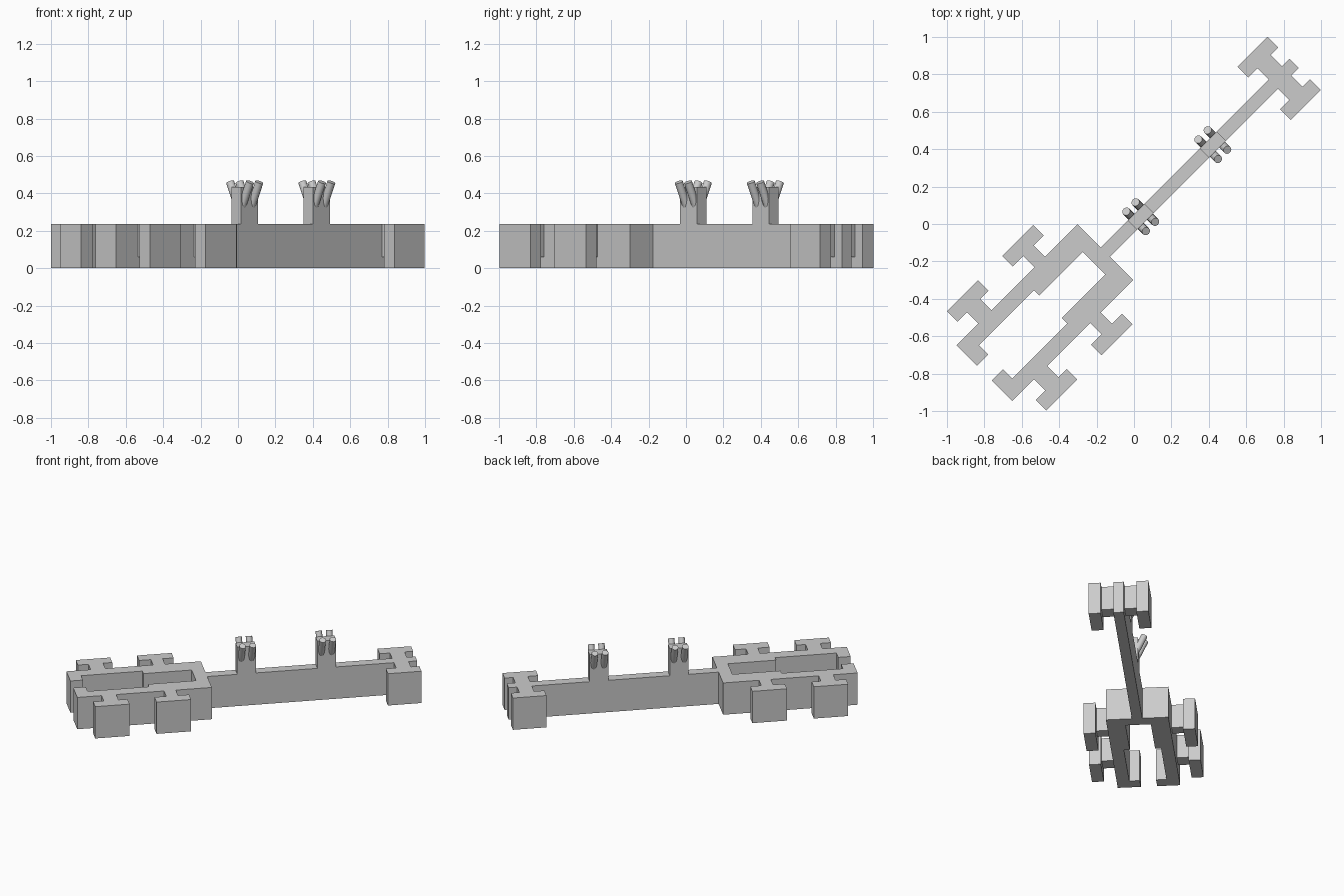
import bpy
import bmesh
from math import radians
from mathutils import Matrix, Vector

cube = bpy.data.objects.get("Cube")
if cube:
    bpy.data.objects.remove(cube, do_unlink=True)

TOP = 0.235           # height of the flat body
AXLE_BOTTOM = 0.06    # axles hang clear of the floor
BEAM = 0.035          # half width of the long beam

# The craft is laid out along its own axis, then turned diagonally
TURN = Matrix.Rotation(radians(45), 4, 'Z') @ Matrix.Translation((0, 0.002, 0))

grey = bpy.data.materials.new("plain_grey")
grey.use_nodes = True
colour = (0.6, 0.6, 0.6, 1)
grey.diffuse_color = colour
grey.node_tree.nodes["Principled BSDF"].inputs["Base Color"].default_value = colour


def finish(name, bm):
    bmesh.ops.transform(bm, matrix=TURN, verts=bm.verts)
    bmesh.ops.recalc_face_normals(bm, faces=bm.faces)
    mesh = bpy.data.meshes.new(name)
    bm.to_mesh(mesh)
    bm.free()
    mesh.materials.append(grey)
    obj = bpy.data.objects.new(name, mesh)
    bpy.context.collection.objects.link(obj)
    return obj


def prism(name, outline, bottom=0.0, top=TOP):
    """Extrude a flat outline upward."""
    bm = bmesh.new()
    face = bm.faces.new([bm.verts.new((u, v, bottom)) for u, v in outline])
    side = bmesh.ops.extrude_face_region(bm, geom=[face])["geom"]
    verts = [g for g in side if isinstance(g, bmesh.types.BMVert)]
    bmesh.ops.translate(bm, vec=(0, 0, top - bottom), verts=verts)
    return finish(name, bm)


def box(name, u0, u1, v0, v1, bottom=0.0, top=TOP):
    return prism(name, [(u0, v0), (u1, v0), (u1, v1), (u0, v1)], bottom, top)


def barrel(name, start, end, radius):
    a, b = Vector(start), Vector(end)
    bm = bmesh.new()
    place = Matrix.Translation((a + b) / 2) @ (b - a).to_track_quat('Z', 'Y').to_matrix().to_4x4()
    bmesh.ops.create_cone(bm, cap_ends=True, segments=16, radius1=radius,
                          radius2=radius, depth=(b - a).length, matrix=place)
    obj = finish(name, bm)
    bpy.ops.object.select_all(action='DESELECT')
    obj.select_set(True)
    bpy.context.view_layer.objects.active = obj
    bpy.ops.object.shade_smooth_by_angle(angle=radians(35))


# Forked rear chassis: half an outline, mirrored
half = [(-0.215, 0.21), (-1.13, 0.21), (-1.13, 0.055), (-1.045, 0.055),
        (-1.045, 0.125), (-0.628, 0.125), (-0.628, 0.085), (-0.30, 0.085)]
prism("rear_chassis", half + [(u, -v) for u, v in reversed(half)])

# Long central beam
box("main_beam", -0.215, 1.213, -BEAM, BEAM)

# Wheel blocks and axles: wheel start, wheel end, axle start, axle end, inner, wheel inner, wheel outer
wheel_sets = {
    "front": (0.985, 1.213, 1.055, 1.155, BEAM, 0.12, 0.201),
    "middle": (-0.62, -0.385, -0.54, -0.46, 0.21, 0.295, 0.375),
    "rear": (-1.037, -0.803, -0.965, -0.865, 0.21, 0.295, 0.375),
}
for side, s in (("left", -1), ("right", 1)):
    for place, (w0, w1, a0, a1, root, inner, outer) in wheel_sets.items():
        box(f"{place}_{side}_wheel", w0, w1, s * inner, s * outer)
        box(f"{place}_{side}_axle", a0, a1, s * root, s * inner, AXLE_BOTTOM)

# Two posts, each with four barrels splayed outward
for name, centre in (("rear", 0.053), ("forward", 0.598)):
    box(f"{name}_post", centre - 0.064, centre + 0.064, -BEAM, BEAM, TOP, 0.435)
    for s in (-1, 1):
        for i, shift in enumerate((-0.035, 0.035)):
            u = centre + shift
            barrel(f"{name}_barrel_{'left' if s < 0 else 'right'}_{i + 1}",
                   (u, 0, 0.30), (u, s * 0.075, 0.46), 0.022)
